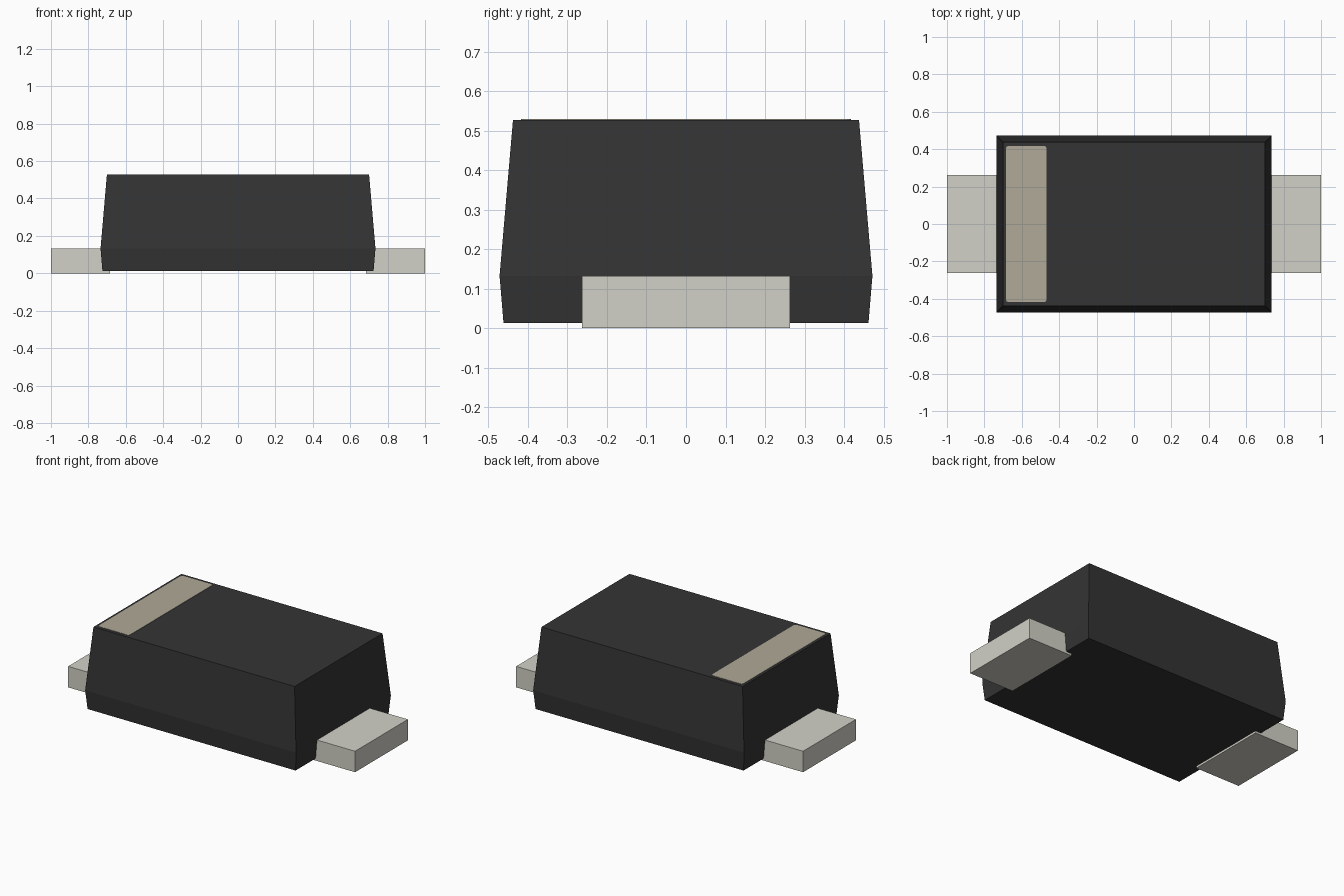
import bpy, bmesh, math

cube = bpy.data.objects.get("Cube")
if cube:
    bpy.data.objects.remove(cube, do_unlink=True)


def material(name, rgb):
    m = bpy.data.materials.new(name)
    m.use_nodes = True
    m.diffuse_color = (*rgb, 1)
    bsdf = next(n for n in m.node_tree.nodes if n.type == 'BSDF_PRINCIPLED')
    bsdf.inputs["Base Color"].default_value = (*rgb, 1)
    return m


def loft(name, rings, mat):
    """Join equal-length rings of points, from bottom to top, and cap the ends."""
    bm = bmesh.new()
    loops = [[bm.verts.new(p) for p in ring] for ring in rings]
    n = len(loops[0])
    for low, high in zip(loops, loops[1:]):
        for i in range(n):
            j = (i + 1) % n
            bm.faces.new((low[i], low[j], high[j], high[i]))
    bm.faces.new(loops[0][::-1])
    bm.faces.new(loops[-1])
    bmesh.ops.recalc_face_normals(bm, faces=bm.faces)
    mesh = bpy.data.meshes.new(name)
    bm.to_mesh(mesh)
    bm.free()
    mesh.materials.append(mat)
    obj = bpy.data.objects.new(name, mesh)
    bpy.context.collection.objects.link(obj)
    return obj


def rect(x0, x1, hy, z):
    return [(x0, -hy, z), (x1, -hy, z), (x1, hy, z), (x0, hy, z)]


def rounded_rect(x0, x1, hy, z, r, steps=4):
    corners = [(x1 - r, hy - r), (x0 + r, hy - r), (x0 + r, r - hy), (x1 - r, r - hy)]
    return [(cx + r * math.cos(a), cy + r * math.sin(a), z)
            for k, (cx, cy) in enumerate(corners)
            for a in [(k + s / steps) * math.pi / 2 for s in range(steps + 1)]]


black = material("black plastic", (0.034, 0.034, 0.034))
metal = material("lead metal", (0.645, 0.638, 0.572))
tan = material("marking tan", (0.435, 0.398, 0.316))

# Moulded body, widest at the parting line
loft("body", [rect(-hx, hx, hy, z) for hx, hy, z in
              ((0.725, 0.462, 0.013), (0.735, 0.472, 0.132), (0.701, 0.438, 0.527))], black)

# Flat leads, ending just inside the body
for side, x0, x1 in (("left", 0.685, 1.0), ("right", -1.0, -0.685)):
    loft(side + "_lead", [rect(x0, x1, 0.263, z) for z in (0.0, 0.132)], metal)

# Polarity band printed on the top
loft("polarity_band", [rounded_rect(-0.685, -0.467, 0.418, z, 0.016)
                       for z in (0.524, 0.529)], tan)
